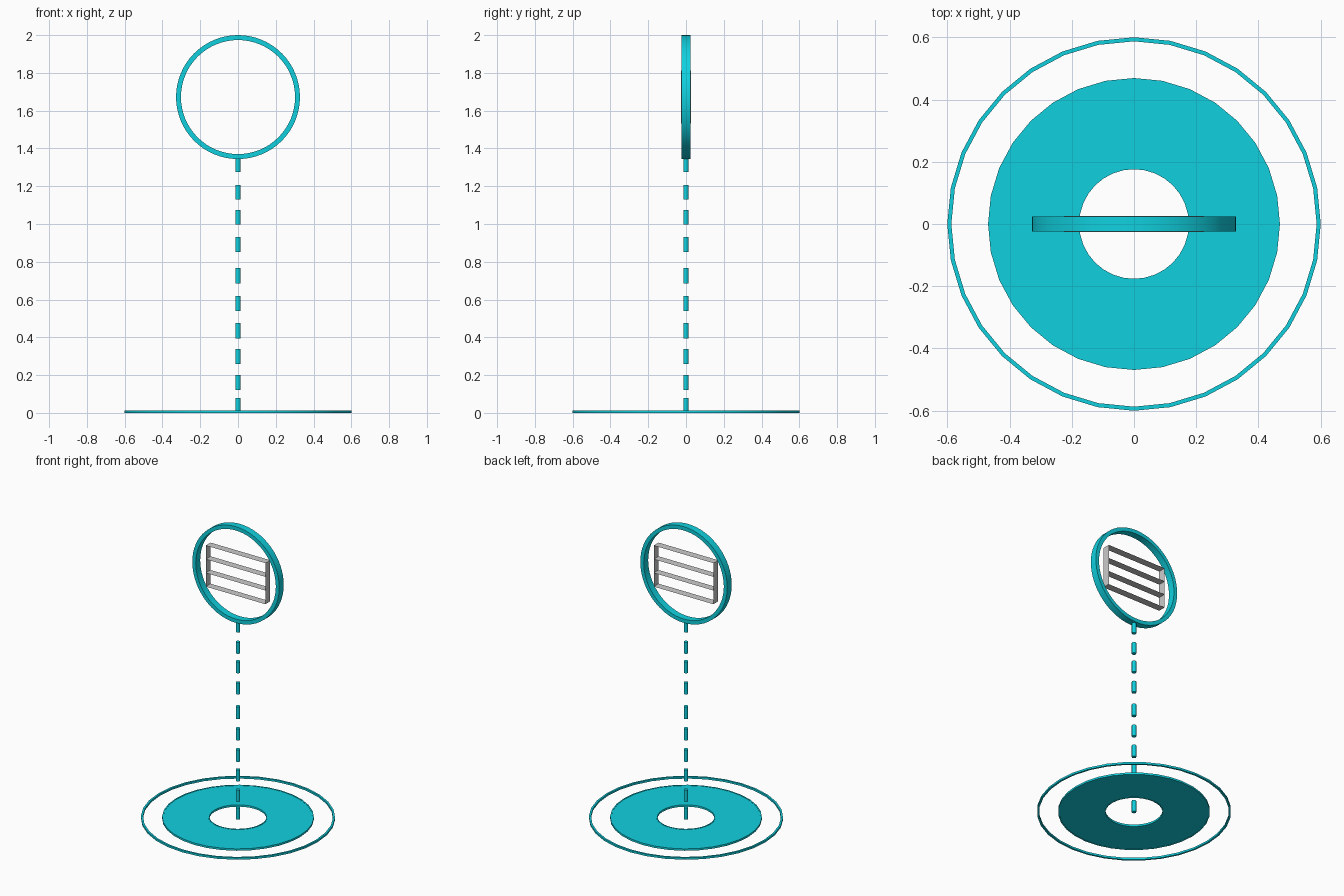
import bpy, bmesh, math
from mathutils import Matrix

if "Cube" in bpy.data.objects:
    bpy.data.objects.remove(bpy.data.objects["Cube"])

cyan = bpy.data.materials.new("cyan")
cyan.diffuse_color = (0.005, 0.64, 0.74, 1)
cyan.use_nodes = True
cyan.node_tree.nodes["Principled BSDF"].inputs["Base Color"].default_value = cyan.diffuse_color


def finish(name, bm, mat=None, smooth=True):
    mesh = bpy.data.meshes.new(name)
    bm.to_mesh(mesh)
    bm.free()
    ob = bpy.data.objects.new(name, mesh)
    bpy.context.collection.objects.link(ob)
    if mat:
        mesh.materials.append(mat)
    if smooth:
        bpy.ops.object.select_all(action='DESELECT')
        ob.select_set(True)
        bpy.context.view_layer.objects.active = ob
        bpy.ops.object.shade_smooth_by_angle(angle=math.radians(30))
    return ob


def annulus(name, r_in, r_out, z0, z1, sides, place=Matrix()):
    """Rectangular section swept round the z axis."""
    bm = bmesh.new()
    section = [(r_in, z0), (r_out, z0), (r_out, z1), (r_in, z1)]
    loops = []
    for i in range(sides):
        a = 2 * math.pi * i / sides
        loops.append([bm.verts.new((r * math.cos(a), r * math.sin(a), z)) for r, z in section])
    for i in range(sides):
        a, b = loops[i], loops[(i + 1) % sides]
        for j in range(4):
            k = (j + 1) % 4
            bm.faces.new((a[j], b[j], b[k], a[k]))
    bmesh.ops.recalc_face_normals(bm, faces=bm.faces)
    bm.transform(place)
    return finish(name, bm, cyan)


# Ground marker: flat disc with rims, and a thin outer ring
annulus("base_disc", 0.182, 0.462, 0.002, 0.011, 32)
annulus("disc_inner_rim", 0.176, 0.183, 0, 0.013, 32)
annulus("disc_outer_rim", 0.461, 0.469, 0, 0.013, 32)
annulus("base_outer_ring", 0.587, 0.6, 0, 0.013, 32)

# Upright ring at the top
CENTRE = 1.672
upright = Matrix.Translation((0, 0, CENTRE)) @ Matrix.Rotation(math.pi / 2, 4, 'X')
annulus("sign_ring", 0.302, 0.328, -0.024, 0.024, 64, upright)

# Dashed pole
dashes = [(0, .08), (.12, .2), (.26, .337), (.393, .475), (.54, .618),
          (.685, .768), (.853, .93), (.997, 1.075), (1.13, 1.207), (1.275, 1.35)]
for n, (z0, z1) in enumerate(dashes, 1):
    bm = bmesh.new()
    bmesh.ops.create_cone(bm, cap_ends=True, segments=16, radius1=0.014, radius2=0.014,
                          depth=z1 - z0, matrix=Matrix.Translation((0, 0, (z0 + z1) / 2)))
    finish(f"pole_dash_{n}", bm, cyan)


# Open grille of thin strips inside the ring
W, H, D = 0.225, 0.14, 0.026


def strip(name, x0, z0, x1, z1):
    bm = bmesh.new()
    bm.faces.new([bm.verts.new(p) for p in
                  ((x0, -D, z0), (x1, -D, z1), (x1, D, z1), (x0, D, z0))])
    finish(name, bm, smooth=False)


for i in range(4):
    z = CENTRE - H + i * 2 * H / 3
    strip(f"grille_shelf_{i + 1}", -W, z, W, z)
for side, x in (("left", -W), ("right", W)):
    strip(f"grille_{side}_side", x, CENTRE - H, x, CENTRE + H)
